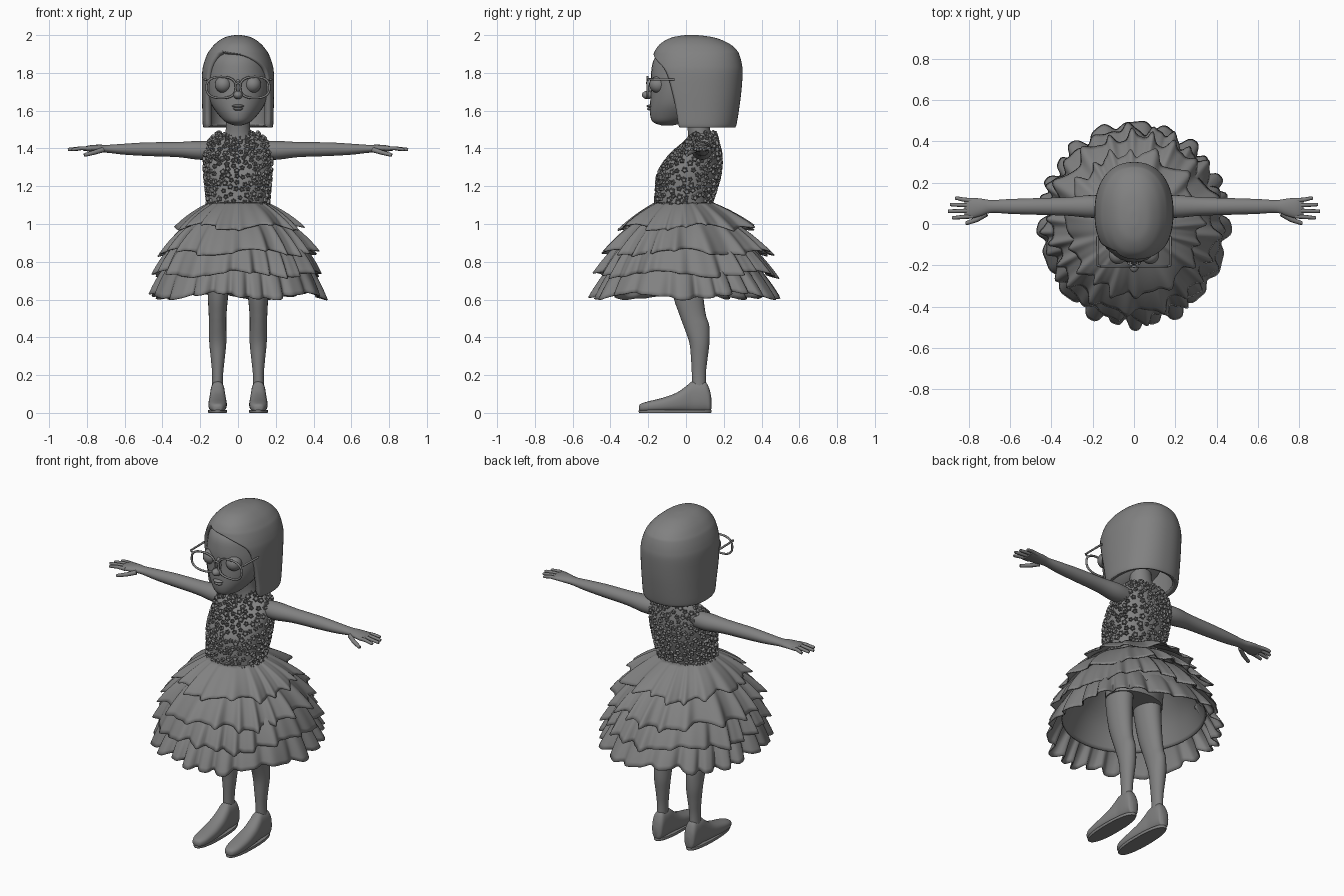
import bpy, bmesh, math, random
from math import sin, cos, pi, radians
from mathutils import Vector

random.seed(4)
if "Cube" in bpy.data.objects:
    bpy.data.objects.remove(bpy.data.objects["Cube"])

grey = bpy.data.materials.new("plain grey")
grey.use_nodes = True
grey.diffuse_color = (0.22, 0.22, 0.22, 1)
grey.node_tree.nodes["Principled BSDF"].inputs["Base Color"].default_value = (0.22, 0.22, 0.22, 1)


def add(name, mesh, mirror=False, thick=0, angle=50):
    mesh.materials.clear()
    mesh.materials.append(grey)
    mesh.shade_smooth()
    mesh.set_sharp_from_angle(angle=radians(angle))
    ob = bpy.data.objects.new(name, mesh)
    bpy.context.collection.objects.link(ob)
    if thick:
        mod = ob.modifiers.new("thickness", 'SOLIDIFY')
        mod.thickness, mod.offset = thick, -1
    if mirror:
        ob.modifiers.new("mirror", 'MIRROR')
    return ob


def finish(name, bm, recalc=True, **kw):
    bmesh.ops.remove_doubles(bm, verts=bm.verts, dist=0.0002)
    if recalc:
        bmesh.ops.recalc_face_normals(bm, faces=bm.faces)
    mesh = bpy.data.meshes.new(name)
    bm.to_mesh(mesh)
    bm.free()
    return add(name, mesh, **kw)


def at(rows, k):
    """Smooth interpolation through the rows at position k."""
    i = min(int(k), len(rows) - 2)
    f = k - i
    a, b, c, d = (rows[max(0, min(len(rows) - 1, j))] for j in range(i - 1, i + 3))
    return [q + 0.5 * f * (r - p + f * (2*p - 5*q + 4*r - s + f * (3*(q - r) + s - p)))
            for p, q, r, s in zip(a, b, c, d)]


def boxy(v, power):
    return math.copysign(abs(v) ** (2 / power), v)


def ring_point(row, a, axis='z', power=2.0):
    t, cu, cv, ru, rv = row[:5]
    u, v = cu + ru * boxy(cos(a), power), cv + rv * boxy(sin(a), power)
    return Vector({'x': (t, u, v), 'y': (u, t, v), 'z': (u, v, t)}[axis])


def skin(bm, rings, closed=True):
    n = len(rings[0])
    for lo, hi in zip(rings, rings[1:]):
        for i in range(n if closed else n - 1):
            j = (i + 1) % n
            bm.faces.new((lo[i], lo[j], hi[j], hi[i]))


def loft(name, rows, axis='z', seg=32, sub=5, power=2.0, cap=True, **kw):
    bm = bmesh.new()
    rings = []
    for k in range((len(rows) - 1) * sub + 1):
        row = at(rows, k / sub)
        rings.append([bm.verts.new(ring_point(row, 2*pi*i/seg, axis, power)) for i in range(seg)])
    skin(bm, rings)
    if cap:
        bm.faces.new(rings[0][::-1])
        bm.faces.new(rings[-1])
    return finish(name, bm, recalc=cap, **kw)


def tube(name, pts, r, cyclic=False, mirror=True, taper=1.0):
    cu = bpy.data.curves.new(name, 'CURVE')
    cu.dimensions, cu.bevel_depth, cu.bevel_resolution, cu.use_fill_caps = '3D', r, 2, True
    sp = cu.splines.new('POLY')
    sp.points.add(len(pts) - 1)
    for i, (p, q) in enumerate(zip(sp.points, pts)):
        p.co = (*q, 1)
        p.radius = 1 + (taper - 1) * i / (len(pts) - 1)
    sp.use_cyclic_u = cyclic
    tmp = bpy.data.objects.new(name + " curve", cu)
    bpy.context.collection.objects.link(tmp)
    mesh = bpy.data.meshes.new_from_object(tmp)
    bpy.data.objects.remove(tmp)
    return add(name, mesh, mirror=mirror)


def ball(name, loc, scale, mirror=False):
    bm = bmesh.new()
    bmesh.ops.create_uvsphere(bm, u_segments=24, v_segments=16, radius=1)
    for v in bm.verts:
        v.co = Vector(loc) + v.co * Vector(scale)
    return finish(name, bm, mirror=mirror)


# Head, face and neck
loft("head", [(1.522, 0, -.10, .02, .03), (1.54, 0, -.085, .065, .09), (1.58, 0, -.05, .105, .14),
              (1.64, 0, -.02, .145, .17), (1.72, 0, 0, .167, .185), (1.80, 0, .02, .167, .205),
              (1.88, 0, .03, .15, .195), (1.94, 0, .04, .09, .13)])
loft("neck", [(1.42, 0, .08, .09, .07), (1.49, 0, .07, .066, .06), (1.6, 0, .05, .062, .06)])
ball("nose", (0, -.203, 1.683), (.024, .031, .022))
ball("nose_bridge", (0, -.178, 1.72), (.017, .02, .05))
ball("upper_lip", (0, -.187, 1.624), (.032, .022, .009))
ball("lower_lip", (0, -.185, 1.609), (.026, .021, .009))
ball("eye", (.078, -.148, 1.738), (.044, .046, .044), mirror=True)
ball("ear", (.168, .02, 1.7), (.015, .03, .045), mirror=True)

# Glasses
rim = [(.089 + .078 * boxy(cos(a), 2.5), -.204, 1.723 + .052 * boxy(sin(a), 2.5) + .004 * sin(a))
       for a in (2 * pi * i / 40 for i in range(40))]
tube("glasses_rim", rim, .006, cyclic=True)
tube("glasses_bridge", [(-.015, -.204, 1.74), (0, -.207, 1.748), (.015, -.204, 1.74)], .006, mirror=False)
tube("glasses_arm", [(.165, -.204, 1.762), (.176, -.2, 1.766), (.178, -.06, 1.765)], .006)

# Bob hair: a shell whose front opening runs between two edge angles, parted to one side
hair_rows = [(1.51, .065, .182, .195, 62, 62), (1.53, .063, .187, .205, 62, 62), (1.6, .06, .189, .22, 62, 62),
             (1.7, .055, .191, .238, 60, 60), (1.8, .055, .19, .245, 52, 55), (1.85, .055, .181, .24, 38, 50),
             (1.895, .055, .165, .228, 8, 41), (1.92, .053, .15, .216, -34, 34), (1.955, .047, .12, .182, -34, 34),
             (1.985, .038, .077, .12, -34, 34), (1.998, .03, .03, .05, -34, 34), (2.0, .03, .003, .005, -34, 34)]
bm = bmesh.new()
rings = []
for k in range((len(hair_rows) - 1) * 6 + 1):
    z, cy, rx, ry, plus, minus = at(hair_rows, k / 6)
    plus = max(plus, -minus)
    start, end = radians(plus), radians(360 - minus)
    ring = []
    for i in range(73):
        a = start + (end - start) * i / 72
        ring.append(bm.verts.new((rx * boxy(sin(a), 2.25), cy - ry * boxy(cos(a), 2.25), z)))
    rings.append(ring)
skin(bm, rings, closed=False)
bm.faces.new(rings[-1][:-1])
finish("bob_hair", bm, recalc=False, thick=.03)

# Bodice
bodice = [(1.08, 0, -.012, .155, .14), (1.12, 0, -.012, .158, .145), (1.18, 0, 0, .163, .152),
          (1.27, 0, .018, .172, .158), (1.36, 0, .05, .172, .13), (1.42, 0, .078, .16, .09),
          (1.46, 0, .092, .13, .066), (1.48, 0, .097, .105, .054)]
loft("bodice", bodice, power=2.2, seg=48)

# Small blossoms scattered over the bodice
bm = bmesh.new()
spots = []
for _ in range(6000):
    k, a = random.uniform(.5, 7), random.uniform(0, 2 * pi)
    p = ring_point(at(bodice, k), a, power=2.2)
    if any((p - q).length < .027 for q in spots):
        continue
    spots.append(p)
    across = ring_point(at(bodice, k), a + .02, power=2.2) - p
    up = ring_point(at(bodice, k - .05), a, power=2.2) - p
    n = up.cross(across).normalized()
    u = across.normalized()
    w = n.cross(u)
    size, turn = random.uniform(.8, 1.2), random.uniform(0, pi)
    rings = []
    for r, h in ((.8, -.004), (1, .007), (.7, .014), (.35, .007)):
        ring = []
        for i in range(10):
            b = turn + 2 * pi * i / 10
            rad = size * r * (.0165 if i % 2 else .0115)
            ring.append(bm.verts.new(p + n * h + (u * cos(b) + w * sin(b)) * rad))
        rings.append(ring)
    skin(bm, rings)
    bm.faces.new(rings[-1])
finish("bodice_blossoms", bm, angle=60)


# Ruffled skirt tiers, each from an inner top edge to a wavy hem
def tier(name, r0, z0, r1, z1, folds, amp, phase):
    bm = bmesh.new()
    rings = []
    rows, seg = 10, 288
    for k in range(rows, -1, -1):
        t = k / rows
        r = r0 + (r1 - r0) * (t + .28 * t * (1 - t))
        z = z0 + (z1 - z0) * (t - .12 * t * (1 - t))
        ring = []
        for i in range(seg):
            a = 2 * pi * i / seg
            b = a + .12 * sin(3 * a + phase)
            fold = sin(folds * b + phase + .7 * sin(folds * b)) + .5 * sin((folds // 2 + 2) * a + 2 * phase)
            rr = r + amp * (.15 + .85 * t) * fold
            zz = z + t * (.016 * sin(5 * a + phase) - .25 * amp * fold)
            ring.append(bm.verts.new((rr * cos(a), rr * sin(a) * (1 + .08 * t) - .012 * (1 - t), zz)))
        rings.append(ring)
    skin(bm, rings)
    finish(name, bm, recalc=False, thick=.006, angle=70)


tier("skirt_tier_top", .152, 1.115, .325, .985, 17, .022, .4)
tier("skirt_tier_second", .22, 1.04, .405, .85, 19, .023, 1.9)
tier("skirt_tier_third", .31, .93, .432, .735, 21, .021, 3.1)
tier("skirt_tier_bottom", .35, .82, .448, .62, 22, .021, 4.6)
loft("skirt_lining", [(.72, 0, 0, .385, .41), (.86, 0, 0, .32, .335), (1.0, 0, -.005, .21, .21),
                      (1.1, 0, -.01, .15, .14)], seg=64, cap=False, thick=.006)
loft("slip", [(.8, 0, 0, .175, .125), (.92, 0, 0, .175, .135), (1.09, 0, -.01, .15, .135)])

# Arms and hands
loft("arm", [(.1, .085, 1.39, .045, .045), (.2, .085, 1.39, .055, .05), (.32, .085, 1.394, .045, .04),
             (.48, .085, 1.396, .04, .036), (.6, .085, 1.396, .036, .029), (.69, .085, 1.398, .031, .021),
             (.74, .081, 1.4, .042, .02), (.79, .077, 1.4, .05, .016), (.82, .077, 1.397, .044, .009)],
     axis='x', seg=24, mirror=True)
for name, y0, y1, tip in (("index", .038, .03, .88), ("middle", .065, .062, .9),
                          ("ring", .09, .094, .89), ("little", .113, .125, .865)):
    tube(name + "_finger", [(.78, y0, 1.4), (.83, y0 * .5 + y1 * .5, 1.401), (tip - .008, y1, 1.395),
                            (tip, y1, 1.393)], .0115, taper=.65)
tube("thumb", [(.715, .05, 1.393), (.76, .022, 1.379), (.805, .006, 1.367), (.815, .004, 1.365)], .014, taper=.6)

# Legs and shoes
loft("leg", [(.1, .11, .07, .03, .037), (.2, .108, .068, .029, .037), (.28, .107, .07, .036, .043),
             (.37, .107, .071, .045, .053), (.46, .108, .055, .046, .068), (.52, .108, .035, .047, .07),
             (.62, .106, .012, .054, .08), (.78, .1, -.005, .066, .088), (.98, .09, -.005, .075, .095)],
     seg=24, mirror=True)
loft("shoe", [(-.25, .108, .026, .008, .008), (-.24, .108, .028, .028, .02), (-.2, .108, .033, .044, .028),
              (-.12, .108, .043, .049, .038), (-.05, .108, .056, .046, .051), (0, .108, .073, .042, .068),
              (.03, .108, .085, .039, .08), (.07, .108, .086, .039, .081), (.105, .108, .084, .037, .078),
              (.125, .108, .065, .031, .058), (.134, .108, .05, .014, .03)],
     axis='y', seg=28, power=2.5, mirror=True)
loft("shoe_sole", [(0, .108, -.058, .048, .19), (.008, .108, -.058, .051, .194), (.016, .108, -.058, .049, .191)],
     power=2.3, sub=2, seg=40, mirror=True)
